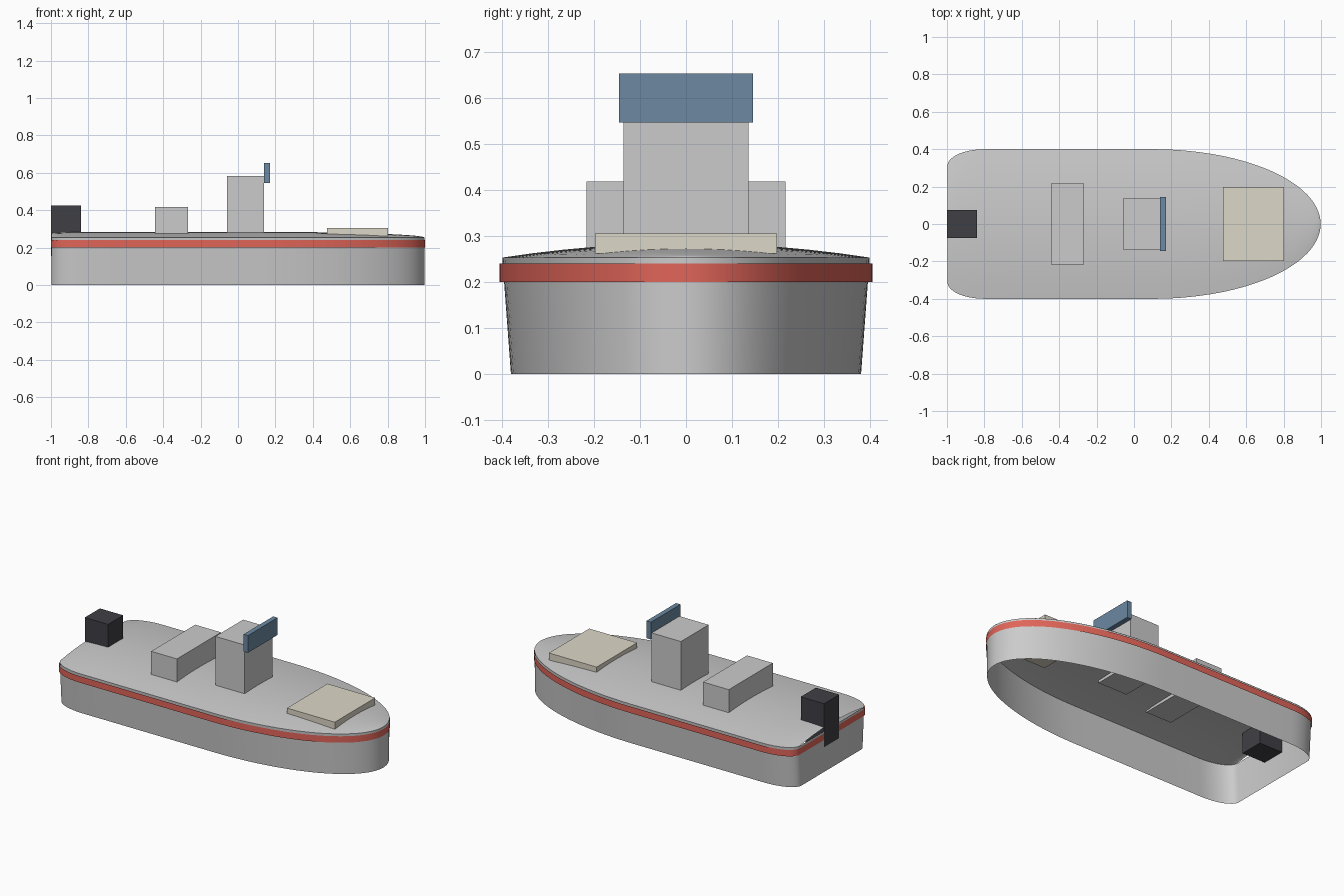
import bpy, bmesh
from math import cos, sin, pi, radians

if "Cube" in bpy.data.objects:
    bpy.data.objects.remove(bpy.data.objects["Cube"])

# Half outline of the boat from stern corner to bow tip: (x, half width)
half = [(-0.8 - 0.198 * cos(i / 8 * pi / 2), 0.31 + 0.09 * sin(i / 8 * pi / 2)) for i in range(9)]
half += [(-0.8 + 0.9 * i / 4, 0.4) for i in range(1, 4)]
half += [(0.1 + 0.898 * sin(i / 28 * pi / 2), 0.4 * cos(i / 28 * pi / 2)) for i in range(29)]
half[-1] = (0.998, 0.0)
loop = half + [(x, -y) for x, y in reversed(half[:-1])]
EDGE, CAMBER = 0.253, 0.031


def material(name, color):
    m = bpy.data.materials.new(name)
    m.diffuse_color = color
    m.use_nodes = True
    m.node_tree.nodes["Principled BSDF"].inputs["Base Color"].default_value = m.diffuse_color
    return m


def finish(name, bm, mat=None, smooth=False):
    bmesh.ops.remove_doubles(bm, verts=bm.verts, dist=1e-5)
    me = bpy.data.meshes.new(name)
    bm.to_mesh(me)
    bm.free()
    ob = bpy.data.objects.new(name, me)
    bpy.context.collection.objects.link(ob)
    if mat:
        me.materials.append(mat)
    if smooth:
        bpy.ops.object.select_all(action='DESELECT')
        ob.select_set(True)
        bpy.context.view_layer.objects.active = ob
        bpy.ops.object.shade_smooth_by_angle(angle=radians(30))
    return ob


def skin(name, rows, closed, mat=None):
    """Quads between successive rows of points."""
    bm = bmesh.new()
    vs = [[bm.verts.new(p) for p in row] for row in rows]
    n = len(rows[0])
    for a, b in zip(vs, vs[1:]):
        for i in range(n if closed else n - 1):
            j = (i + 1) % n
            bm.faces.new((a[j], a[i], b[i], b[j]))
    bmesh.ops.dissolve_degenerate(bm, dist=1e-6, edges=bm.edges)
    return finish(name, bm, mat, True)


def box(name, x, y, z, mat=None):
    bm = bmesh.new()
    bmesh.ops.create_cube(bm, size=1)
    for v in bm.verts:
        v.co = (x[v.co.x > 0], y if v.co.y > 0 else -y, z[v.co.z > 0])
    return finish(name, bm, mat)


red = material("rub_red", (0.75, 0.13, 0.1, 1))
cream = material("cushion_cream", (0.72, 0.68, 0.57, 1))
glass = material("glass_blue", (0.15, 0.25, 0.36, 1))
dark = material("motor_dark", (0.05, 0.05, 0.06, 1))

# Open hull shell, narrower at the bottom
skin("hull", [[(x, y * s, z) for x, y in loop] for s, z in ((0.95, 0), (0.997, EDGE))], True)

# Red rub rail around the hull
skin("rub_rail", [[(x * 1.002, y * 1.013, z) for x, y in loop] for z in (0.2, 0.24)], True, red)

# Cambered deck
N = 12
deck = []
for k in range(N + 1):
    t = 1 - 2 * k / N
    deck.append([(x, w * t, EDGE + CAMBER * w / 0.4 * (1 - t * t)) for x, w in half])
skin("deck", deck, False)

# Deck fittings
box("seat", (-0.445, -0.268), 0.216, (0.265, 0.418))
box("console", (-0.06, 0.14), 0.136, (0.265, 0.583))
box("windscreen", (0.14, 0.17), 0.145, (0.546, 0.653), glass)
box("bow_cushion", (0.475, 0.803), 0.198, (0.262, 0.305), cream)
box("outboard_motor", (-1.0, -0.84), 0.074, (0.155, 0.425), dark)
